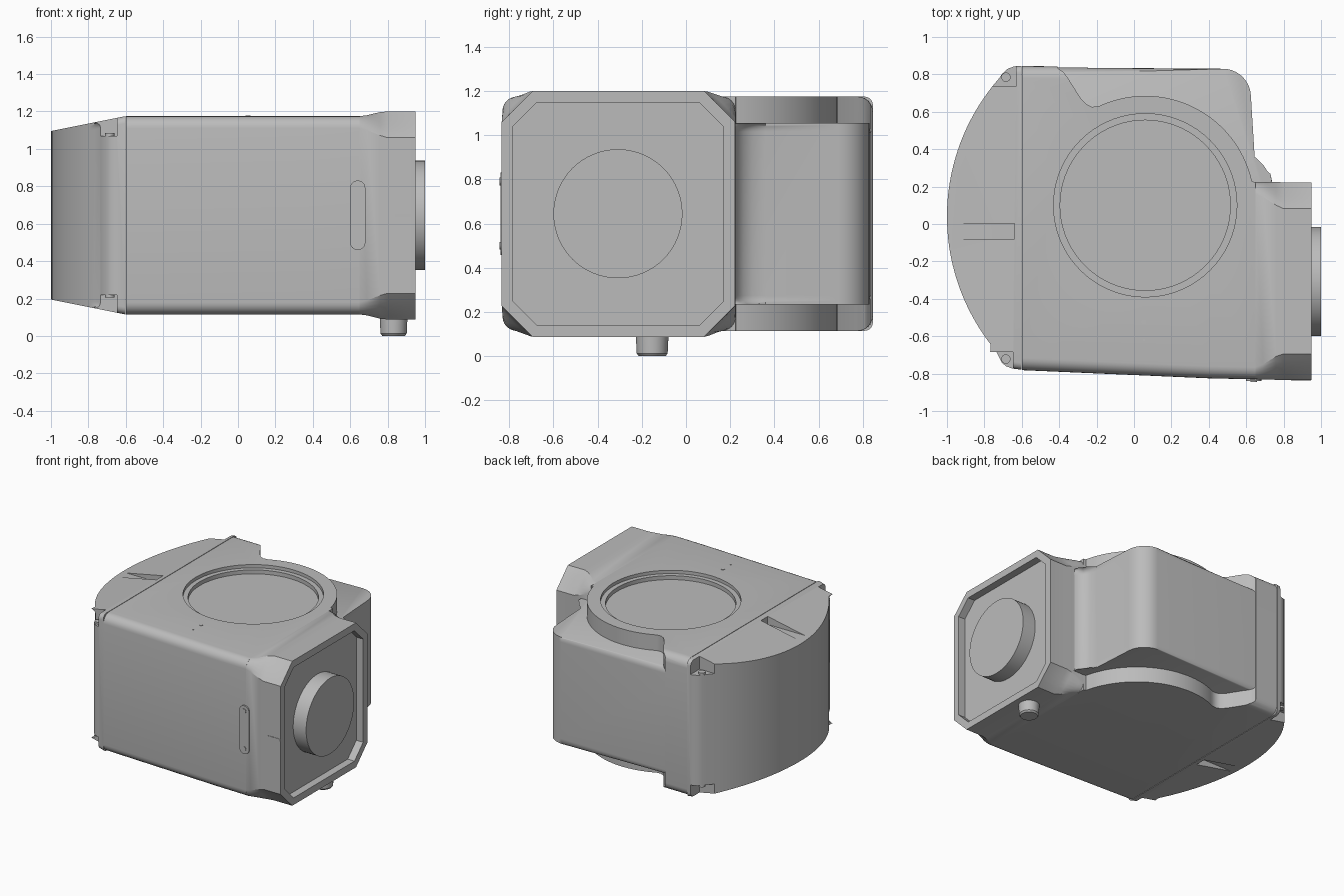
import bpy, bmesh, math
from mathutils import Vector, Matrix

if "Cube" in bpy.data.objects:
    bpy.data.objects.remove(bpy.data.objects["Cube"])

ZC = 0.645  # mid height of the housing
grey = bpy.data.materials.new("satin grey")
grey.diffuse_color = (0.5, 0.5, 0.5, 1)
grey.use_nodes = True
grey.node_tree.nodes["Principled BSDF"].inputs["Base Color"].default_value = grey.diffuse_color


def finish(name, bm):
    bmesh.ops.recalc_face_normals(bm, faces=bm.faces[:])
    me = bpy.data.meshes.new(name)
    bm.to_mesh(me)
    bm.free()
    me.materials.append(grey)
    ob = bpy.data.objects.new(name, me)
    bpy.context.collection.objects.link(ob)
    return ob


def activate(ob):
    bpy.ops.object.select_all(action='DESELECT')
    ob.select_set(True)
    bpy.context.view_layer.objects.active = ob


def smooth(ob, deg=32):
    activate(ob)
    bpy.ops.object.shade_smooth_by_angle(angle=math.radians(deg))


def boolean(ob, cutter, op):
    mod = ob.modifiers.new("cut", 'BOOLEAN')
    mod.operation, mod.solver, mod.object = op, 'EXACT', cutter
    activate(ob)
    bpy.ops.object.modifier_apply(modifier=mod.name)
    bpy.data.objects.remove(cutter)


def prism(name, pts, low, high, rim=0, skip=None):
    """Extrude an xy outline; low and high give z from x. Rounds the rims except where skip(edge)."""
    bm = bmesh.new()
    a = [bm.verts.new((x, y, low(x))) for x, y in pts]
    b = [bm.verts.new((x, y, high(x))) for x, y in pts]
    n = len(pts)
    bm.faces.new(a)
    bm.faces.new(b)
    for i in range(n):
        j = (i + 1) % n
        bm.faces.new((a[i], a[j], b[j], b[i]))
    if rim:
        edges = []
        for ring in (a, b):
            for i in range(n):
                e = bm.edges.get((ring[i], ring[(i + 1) % n]))
                if not skip(e):
                    edges.append(e)
        bmesh.ops.bevel(bm, geom=edges, offset=rim, segments=5, profile=0.5,
                        affect='EDGES', clamp_overlap=True)
    return finish(name, bm)


def section(x, y0, y1, z0, z1, c, k):
    """Rectangle across x with corners of size c: k=1 is round, k=0 is a straight chamfer."""
    out = []
    corners = ((y1, z1, 1, 1), (y0, z1, -1, 1), (y0, z0, -1, -1), (y1, z0, 1, -1))
    for q, (y, z, sy, sz) in enumerate(corners):
        for i in range(7):
            t = i / 6
            if q % 2:
                t = 1 - t
            u = k * math.cos(t * math.pi / 2) + (1 - k) * (1 - t)
            v = k * math.sin(t * math.pi / 2) + (1 - k) * t
            out.append((x, y - sy * c * (1 - u), z - sz * c * (1 - v)))
    return out


def loft(name, rings):
    bm = bmesh.new()
    rows = [[bm.verts.new(p) for p in r] for r in rings]
    bm.faces.new(rows[0])
    bm.faces.new(rows[-1])
    for a, b in zip(rows, rows[1:]):
        for i in range(len(a)):
            j = (i + 1) % len(a)
            bm.faces.new((a[i], a[j], b[j], b[i]))
    return finish(name, bm)


def box(name, x0, x1, y0, y1, z0, z1):
    bm = bmesh.new()
    m = Matrix.Translation(((x0 + x1) / 2, (y0 + y1) / 2, (z0 + z1) / 2))
    bmesh.ops.create_cube(bm, size=1, matrix=m @ Matrix.Diagonal((x1 - x0, y1 - y0, z1 - z0, 1)))
    return finish(name, bm)


def cylinder(name, p, q, r, r2=None, n=64):
    p, q = Vector(p), Vector(q)
    bm = bmesh.new()
    rot = (q - p).to_track_quat('Z', 'Y').to_matrix().to_4x4()
    bmesh.ops.create_cone(bm, cap_ends=True, segments=n, radius1=r, radius2=r2 or r,
                          depth=(q - p).length, matrix=Matrix.Translation((p + q) / 2) @ rot)
    return finish(name, bm)


def arc(cx, cy, r, a0, a1, n):
    return [(cx + r * math.cos(math.radians(a0 + (a1 - a0) * i / n)),
             cy + r * math.sin(math.radians(a0 + (a1 - a0) * i / n))) for i in range(n + 1)]


# Main housing: rounded envelope cut to the plan outline with the round shoulder
RX, RY = 0.06, 0.1
housing = loft("housing", [section(x, y0, y1, 0.115, 1.175, 0.065, 1) for x, y0, y1 in
               ((-0.7, -0.777, 0.846), (0.4, -0.825, 0.833), (0.75, -0.833, 0.83))])
plan = [(-0.598, -1), (0.65, -1), (0.65, 0.225)] + arc(RX, RY, 0.585, 12.5, 115, 40)
plan += [(-0.225, 0.626), (-0.255, 0.64), (-0.285, 0.672), (-0.35, 0.775), (-0.375, 0.81),
         (-0.41, 0.835), (-0.41, 1), (-0.598, 1)]
boolean(housing, prism("plan_cutter", plan, lambda x: -0.2, lambda x: 1.5), 'INTERSECT')

# Stepped round pocket on top
for r, depth in ((0.49, 0.025), (0.455, 0.055)):
    boolean(housing, cylinder("pocket_cutter", (RX, RY, 1.175 - depth), (RX, RY, 1.4), r, n=72),
            'DIFFERENCE')
smooth(housing)

# Lower rear case with rounded corner and a flare into the neck
rear = [(-0.59, 0), (0.745, 0), (0.745, 0.222), (0.71, 0.232), (0.68, 0.26), (0.655, 0.30),
        (0.645, 0.36)] + arc(0.475, 0.68, 0.15, 3, 88, 10) + [(-0.59, 0.838)]
rear_case = prism("rear_case", rear, lambda x: 0.235, lambda x: 1.055, 0.07,
                  lambda e: any(v.co.y < 0.1 for v in e.verts)
                  or all(v.co.x < -0.5 for v in e.verts))
smooth(rear_case, 40)

# Flared octagonal collar with a recessed face
collar = loft("collar", [
    section(0.65, -0.83, 0.225, 0.115, 1.175, 0.065, 1),
    section(0.69, -0.831, 0.225, 0.110, 1.180, 0.08, 0.8),
    section(0.76, -0.833, 0.225, 0.092, 1.197, 0.125, 0.25),
    section(0.80, -0.834, 0.222, 0.088, 1.2, 0.14, 0.1),
    section(0.948, -0.834, 0.222, 0.088, 1.2, 0.14, 0),
    section(0.948, -0.782, 0.168, 0.142, 1.146, 0.105, 0),
    section(0.89, -0.782, 0.168, 0.142, 1.146, 0.105, 0)])
smooth(collar, 25)

# Round port on the collar face
smooth(cylinder("port", (0.87, -0.308, ZC), (1.0, -0.308, ZC), 0.292))

# Bowed end cover, tapering towards its outer edge
bow = arc(0.118, 0.04, 1.118, 139, 220, 36)
outline = [(-0.602, 0.846), (-0.64, 0.843), (-0.675, 0.83), (-0.702, 0.806)] + bow
outline += [(-0.708, -0.74), (-0.685, -0.76), (-0.65, -0.773), (-0.602, -0.779)]
cover = prism("end_cover", outline, lambda x: 0.115 + 0.2 * (-0.602 - x),
              lambda x: 1.175 - 0.2 * (-0.602 - x), 0.05,
              lambda e: all(v.co.x > -0.61 for v in e.verts))

# Cover slots and corner screw notches, top and bottom
for s in (1, -1):
    def cut(x0, x1, y0, y1, z):
        lo, hi = sorted((ZC + s * (z - ZC), ZC + s * 0.8))
        boolean(cover, box("notch_cutter", x0, x1, y0, y1, lo, hi), 'DIFFERENCE')
    cut(-0.97, -0.64, -0.08, 0.003, 1.105)
    cut(-0.775, -0.648, -0.9, -0.685, 1.07)
    cut(-0.765, -0.63, 0.735, 0.95, 1.07)
    for i, y in enumerate((-0.722, 0.785)):
        z = ZC + s * 0.42
        smooth(cylinder("cover_screw", (-0.685, y, z), (-0.685, y, z + s * 0.02), 0.025, n=20))
smooth(cover)

# Front slotted plate with two screws
ends = arc(0.64, 0.79, 0.041, 0, 180, 12) + arc(0.64, 0.5, 0.041, 180, 360, 12)
plate = prism("front_plate", ends, lambda x: 0.82, lambda x: 0.84)
plate.data.transform(Matrix.Rotation(math.radians(90), 4, 'X'))
smooth(plate)
for z in (0.5, 0.79):
    smooth(cylinder("plate_screw", (0.64, -0.83, z), (0.64, -0.845, z), 0.018, n=20))

# Index mark by the collar and two small dots on top
box("index_mark", 0.84, 0.945, -0.837, -0.82, 0.637, 0.653)
for y, r in ((-0.525, 0.013), (-0.62, 0.007)):
    cylinder("top_dot", (0.053, y, 1.17), (0.053, y, 1.178), r, n=16)

# Short cable stub underneath
smooth(cylinder("stub", (0.832, -0.153, 0.012), (0.832, -0.153, 0.12), 0.070, 0.075, n=40))
smooth(cylinder("stub_tip", (0.832, -0.153, 0.0), (0.832, -0.153, 0.012), 0.060, 0.070, n=40))
